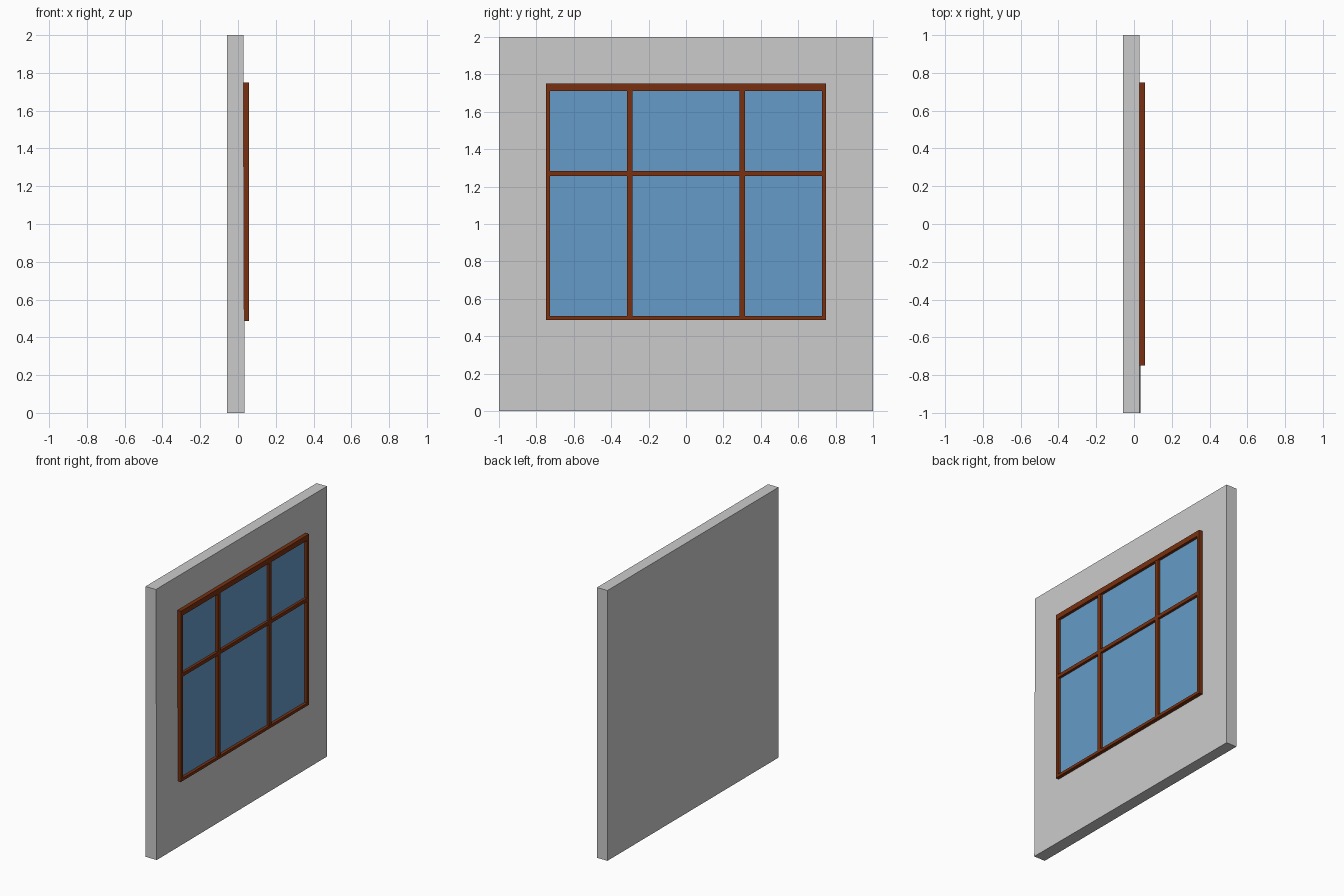
import bpy

if "Cube" in bpy.data.objects:
    bpy.data.objects.remove(bpy.data.objects["Cube"])

def material(name, rgb):
    m = bpy.data.materials.new(name)
    m.diffuse_color = (*rgb, 1)
    m.use_nodes = True
    m.node_tree.nodes["Principled BSDF"].inputs["Base Color"].default_value = m.diffuse_color
    return m

WOOD = material("wood", (0.19, 0.03, 0.005))
GLASS = material("glass", (0.13, 0.33, 0.58))

def box(name, x, y, z, mat=None):
    """Box from (min, max) ranges on each axis."""
    bpy.ops.mesh.primitive_cube_add(
        size=1, location=[(a + b) / 2 for a, b in (x, y, z)])
    ob = bpy.context.object
    ob.name = name
    ob.scale = [b - a for a, b in (x, y, z)]
    bpy.ops.object.transform_apply(location=True, rotation=False, scale=True)
    if mat:
        ob.data.materials.append(mat)
    return ob

# Wall panel, its lower front corner standing slightly proud
wall = box("wall", (-0.057, 0.028), (-1, 1), (0, 2))
for v in wall.data.vertices:
    if v.co.x > 0 and v.co.y < 0 and v.co.z < 1:
        v.co.x = 0.035

# Glass sheet just in front of the wall
box("glass_pane", (0.02, 0.036), (-0.74, 0.74), (0.495, 1.74), GLASS)

# Frame: outer rails and stiles
DEPTH = (0.025, 0.057)
box("top_rail", DEPTH, (-0.748, 0.748), (1.711, 1.75), WOOD)
box("bottom_rail", DEPTH, (-0.748, 0.748), (0.487, 0.508), WOOD)
for side, s in (("left", -1), ("right", 1)):
    y = sorted((s * 0.748, s * 0.727))
    box(side + "_stile", DEPTH, y, (0.508, 1.711), WOOD)

# Glazing bars: two mullions and a transom split between them
BAR = (0.025, 0.055)
for side, s in (("left", -1), ("right", 1)):
    box(side + "_mullion", BAR, (s * 0.3 - 0.015, s * 0.3 + 0.015), (0.508, 1.711), WOOD)
for i, y in enumerate(((-0.727, -0.315), (-0.285, 0.285), (0.315, 0.727))):
    box(f"transom_{i + 1}", BAR, y, (1.257, 1.283), WOOD)
